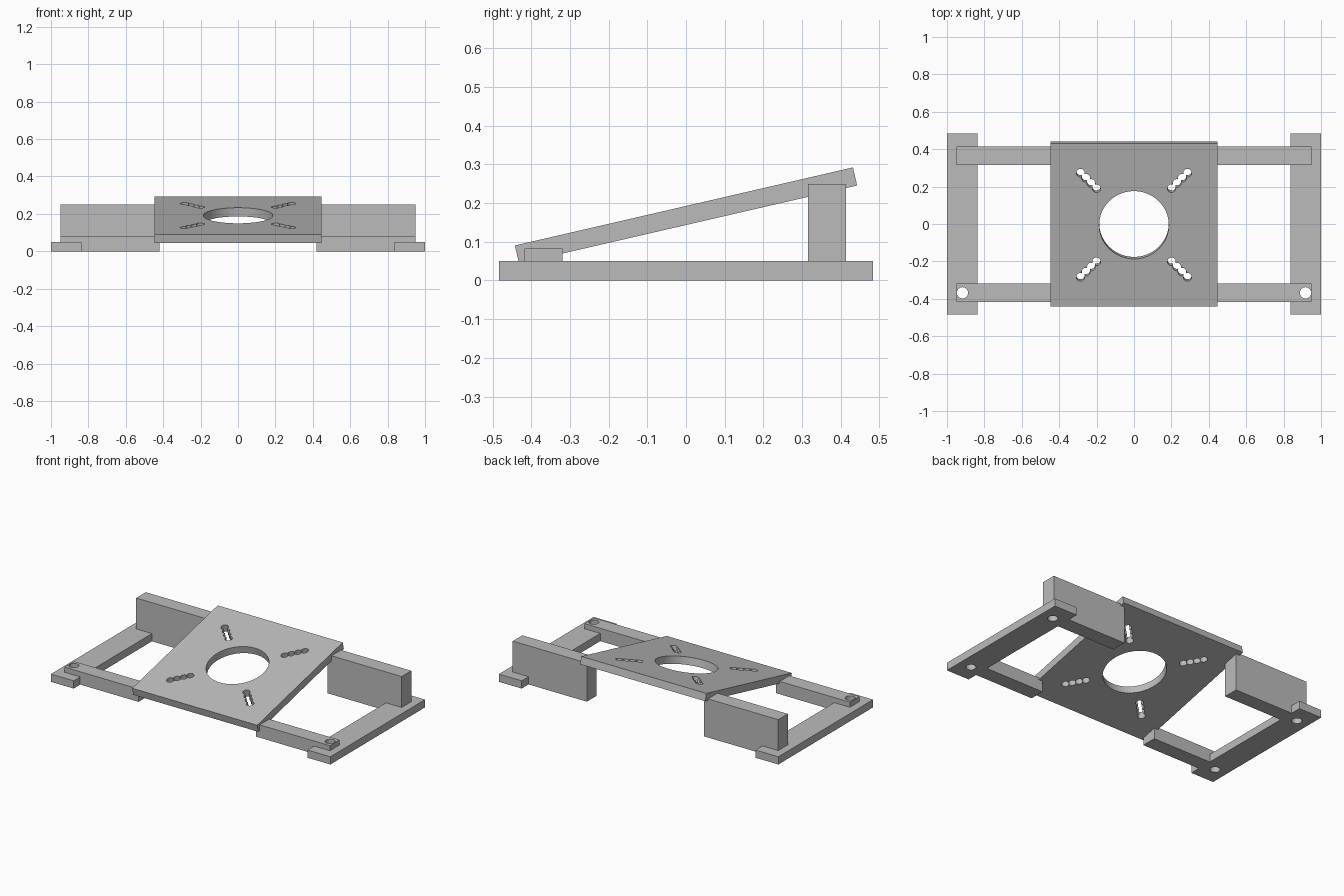
import bpy, bmesh, math
from mathutils import Matrix, Vector

if "Cube" in bpy.data.objects:
    bpy.data.objects.remove(bpy.data.objects["Cube"])

grey = bpy.data.materials.new("plain grey")
grey.diffuse_color = (0.5, 0.5, 0.5, 1)
grey.use_nodes = True
grey.node_tree.nodes["Principled BSDF"].inputs["Base Color"].default_value = grey.diffuse_color


def new_object(name, bm, mat=True):
    bmesh.ops.recalc_face_normals(bm, faces=bm.faces)
    me = bpy.data.meshes.new(name)
    bm.to_mesh(me)
    bm.free()
    ob = bpy.data.objects.new(name, me)
    bpy.context.collection.objects.link(ob)
    if mat:
        me.materials.append(grey)
    return ob


def prism(name, profile, y0, y1):
    """Extrude an (x, z) outline along y."""
    bm = bmesh.new()
    face = bm.faces.new([bm.verts.new((x, y0, z)) for x, z in profile])
    ext = bmesh.ops.extrude_face_region(bm, geom=[face])
    verts = [v for v in ext["geom"] if isinstance(v, bmesh.types.BMVert)]
    bmesh.ops.translate(bm, vec=(0, y1 - y0, 0), verts=verts)
    return new_object(name, bm)


def drill(ob, x, y, z0, z1, r, sides):
    """Cut a round hole along the local z axis of the mesh."""
    bm = bmesh.new()
    bmesh.ops.create_cone(bm, cap_ends=True, segments=sides, radius1=r, radius2=r,
                          depth=z1 - z0, matrix=Matrix.Translation((x, y, (z0 + z1) / 2)))
    cutter = new_object("hole_cutter", bm, False)
    cutter.hide_render = True
    mod = ob.modifiers.new("hole", 'BOOLEAN')
    mod.operation = 'DIFFERENCE'
    mod.solver = 'EXACT'
    mod.object = cutter
    bpy.context.view_layer.objects.active = ob
    bpy.ops.object.modifier_apply(modifier=mod.name)
    bpy.data.objects.remove(cutter)


RAIL_IN, RAIL_TOP = 0.837, 0.05
BAR_OUT, BAR_IN = 0.95, 0.42

for s, side in ((-1, "left"), (1, "right")):
    # flat side rail on the floor
    rail = prism(side + "_rail", [(s * RAIL_IN, 0), (s, 0), (s, RAIL_TOP),
                                  (s * RAIL_IN, RAIL_TOP)], -0.484, 0.484)
    # cross bars, lapped over the rail: low in front, tall at the back
    for end, y0, y1, top in (("front", -0.417, -0.319, 0.083),
                             ("back", 0.316, 0.414, 0.25)):
        bar = prism(f"{side}_{end}_bar",
                    [(s * BAR_IN, 0), (s * RAIL_IN, 0), (s * RAIL_IN, RAIL_TOP),
                     (s * BAR_OUT, RAIL_TOP), (s * BAR_OUT, top), (s * BAR_IN, top)], y0, y1)
        # bolt holes: through in front, blind from below at the back
        yc = (y0 + y1) / 2
        for part in (rail, bar):
            drill(part, s * 0.917, yc, -0.05, 0.12, 0.03, 32)

# tilted square plate
bm = bmesh.new()
bmesh.ops.create_cube(bm, size=1, matrix=Matrix.Diagonal((0.895, 0.897, 0.048, 1)))
plate = new_object("tilted_plate", bm)
# big centre opening
drill(plate, 0, 0, -0.1, 0.1, 0.186, 64)
# diagonal chains of four small holes
for sx in (-1, 1):
    for sy in (-1, 1):
        for i in range(4):
            d = 0.201 + i * 0.0283
            drill(plate, sx * d, sy * d, -0.1, 0.1, 0.0225, 20)
plate.data.transform(Matrix.Translation((0, 0, 0.168)) @ Matrix.Rotation(math.radians(13), 4, 'X'))
